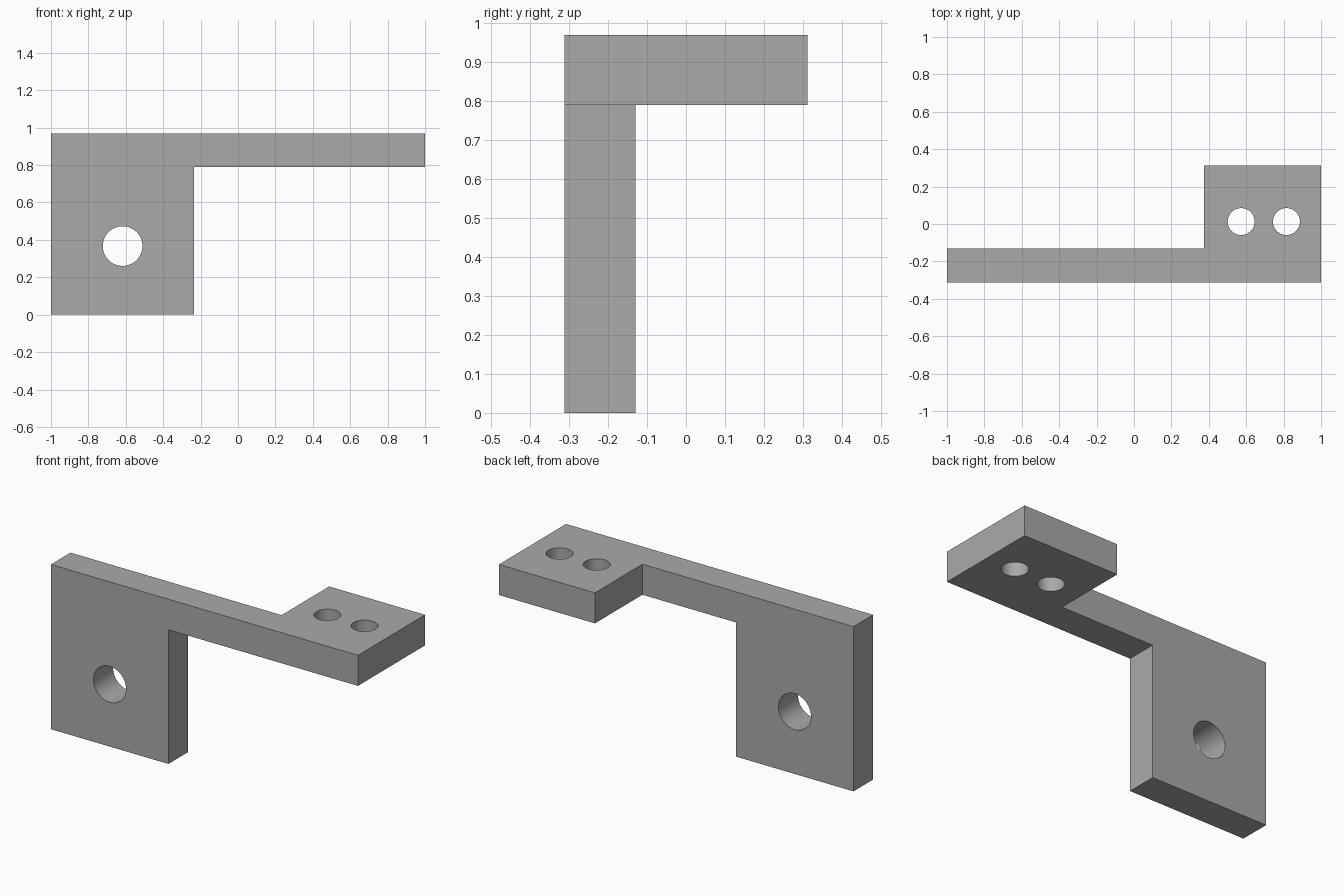
import bpy
import bmesh
import math
from mathutils import Matrix

cube = bpy.data.objects.get("Cube")
if cube:
    bpy.data.objects.remove(cube, do_unlink=True)

# Single plain metal colour
metal = bpy.data.materials.new("plain grey metal")
metal.use_nodes = True
colour = (0.4, 0.4, 0.4, 1)
metal.diffuse_color = colour
metal.node_tree.nodes["Principled BSDF"].inputs["Base Color"].default_value = colour


def make_object(name, bm):
    bmesh.ops.recalc_face_normals(bm, faces=bm.faces)
    mesh = bpy.data.meshes.new(name)
    bm.to_mesh(mesh)
    bm.free()
    mesh.materials.append(metal)
    obj = bpy.data.objects.new(name, mesh)
    bpy.context.collection.objects.link(obj)
    return obj


def extruded(name, profile, direction):
    bm = bmesh.new()
    face = bm.faces.new([bm.verts.new(p) for p in profile])
    side = bmesh.ops.extrude_face_region(bm, geom=[face])["geom"]
    bmesh.ops.translate(bm, vec=direction,
                        verts=[v for v in side if isinstance(v, bmesh.types.BMVert)])
    return make_object(name, bm)


def hole_cutter(name, centre, radius, matrix):
    bm = bmesh.new()
    bmesh.ops.create_cone(bm, cap_ends=True, segments=64, radius1=radius,
                          radius2=radius, depth=0.5,
                          matrix=Matrix.Translation(centre) @ matrix)
    return make_object(name, bm)


def combine(target, tool, operation):
    tool.hide_render = True
    tool.hide_viewport = True
    mod = target.modifiers.new(tool.name, "BOOLEAN")
    mod.operation = operation
    mod.solver = "EXACT"
    mod.object = tool


# Front outline: mounting plate with the arm along its top
FRONT, BACK = -0.312, 0.312
outline = [(-1, 0), (-0.235, 0), (-0.235, 0.79), (1, 0.79), (1, 0.97), (-1, 0.97)]
bracket = extruded("bracket", [(x, FRONT, z) for x, z in outline], (0, BACK - FRONT, 0))

# Plan outline: thin wall that widens into the end tab
plan = [(-1.5, -0.5), (1.5, -0.5), (1.5, 0.5), (0.375, 0.5), (0.375, -0.13), (-1.5, -0.13)]
plan_cutter = extruded("plan_cutter", [(x, y, -0.5) for x, y in plan], (0, 0, 2))
combine(bracket, plan_cutter, "INTERSECT")

# Mounting hole through the plate, two screw holes through the tab
sideways = Matrix.Rotation(math.radians(90), 4, "X")
combine(bracket, hole_cutter("plate_hole_cutter", (-0.617, -0.22, 0.367), 0.106, sideways),
        "DIFFERENCE")
for side, x in (("inner", 0.573), ("outer", 0.815)):
    combine(bracket, hole_cutter(side + "_tab_hole_cutter", (x, 0.013, 0.88), 0.072,
                                 Matrix.Identity(4)), "DIFFERENCE")

# Apply the cuts, then smooth the hole walls and keep the edges sharp
bpy.ops.object.select_all(action="DESELECT")
bracket.select_set(True)
bpy.context.view_layer.objects.active = bracket
for mod in list(bracket.modifiers):
    tool = mod.object
    bpy.ops.object.modifier_apply(modifier=mod.name)
    bpy.data.objects.remove(tool, do_unlink=True)
bpy.ops.object.shade_smooth_by_angle(angle=math.radians(30))
